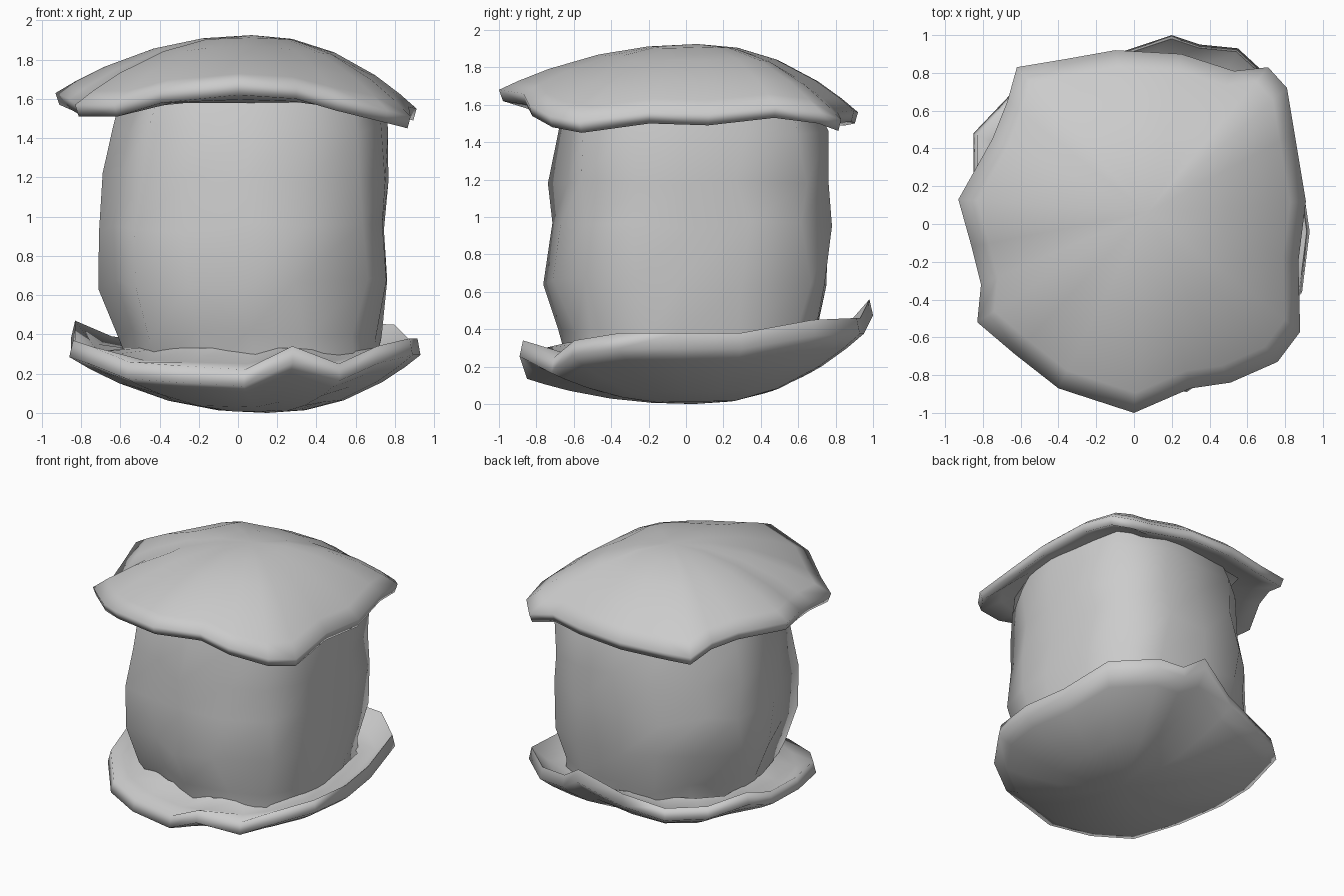
import bpy, bmesh, math, random

random.seed(4)


def loft(name, rings, tip=None, angle=110):
    """Skin a list of equal-length rings; optionally close the first ring to a tip."""
    bm = bmesh.new()
    rows = [[bm.verts.new(p) for p in ring] for ring in rings]
    n = len(rows[0])
    for a, b in zip(rows, rows[1:]):
        for i in range(n):
            j = (i + 1) % n
            bm.faces.new((a[i], a[j], b[j], b[i]))
    if tip:
        t = bm.verts.new(tip)
        for i in range(n):
            bm.faces.new((t, rows[0][(i + 1) % n], rows[0][i]))
    bmesh.ops.recalc_face_normals(bm, faces=bm.faces)
    mesh = bpy.data.meshes.new(name)
    bm.to_mesh(mesh)
    bm.free()
    obj = bpy.data.objects.new(name, mesh)
    bpy.context.collection.objects.link(obj)
    bpy.context.view_layer.objects.active = obj
    obj.select_set(True)
    bpy.ops.object.shade_smooth_by_angle(angle=math.radians(angle))
    obj.select_set(False)
    return obj


def shell(name, rim, tip, power, lip, inner):
    """Dome or bowl: outer skin from tip to ragged rim, then a lip and the inner skin."""
    tx, ty, tz = tip

    def ring(f, height):
        return [(tx + (x - tx) * f, ty + (y - ty) * f, height(z)) for x, y, z in rim]

    rings = [ring(f, lambda z, f=f: tz + (z + lip - tz) * f ** power)
             for f in (0.25, 0.5, 0.75, 0.9, 1.0)]
    rings.append(ring(0.98, lambda z: z))
    for f, mix, zi in inner:
        rings.append(ring(f, lambda z, m=mix, zi=zi: z + (zi - z) * m))
    return loft(name, rings, tip)


# ragged domed cap
cap_rim = [
    (0.91, 0.12, 1.49), (0.85, 0.48, 1.53), (0.81, 0.72, 1.50), (0.71, 0.83, 1.46),
    (0.53, 0.81, 1.50), (0.25, 0.90, 1.51), (-0.10, 0.92, 1.50), (-0.38, 0.87, 1.49),
    (-0.62, 0.83, 1.49), (-0.67, 0.65, 1.55), (-0.75, 0.45, 1.57), (-0.93, 0.13, 1.57),
    (-0.86, -0.12, 1.54), (-0.81, -0.32, 1.51), (-0.83, -0.52, 1.51), (-0.63, -0.69, 1.51),
    (-0.40, -0.87, 1.58), (0.00, -1.00, 1.62), (0.30, -0.87, 1.60), (0.51, -0.84, 1.54),
    (0.76, -0.73, 1.48), (0.88, -0.57, 1.45), (0.87, -0.20, 1.50)]
shell("domed_cap", cap_rim, (0.07, 0.06, 1.925), 2.1, 0.06,
      [(0.85, 0.6, 1.58), (0.7, 1.0, 1.58)])

# upturned base dish
dish_rim = [
    (0.93, -0.04, 0.38), (0.88, 0.30, 0.38), (0.81, 0.69, 0.45), (0.55, 0.93, 0.46),
    (0.35, 0.95, 0.46), (0.20, 1.00, 0.56), (-0.10, 0.90, 0.42), (-0.40, 0.82, 0.36),
    (-0.66, 0.68, 0.39), (-0.85, 0.48, 0.47), (-0.85, 0.20, 0.37), (-0.86, -0.10, 0.37),
    (-0.77, -0.43, 0.34), (-0.57, -0.68, 0.26), (-0.30, -0.81, 0.24), (0.03, -0.85, 0.22),
    (0.28, -0.89, 0.34), (0.52, -0.72, 0.25), (0.72, -0.61, 0.34), (0.89, -0.36, 0.38)]
shell("base_dish", dish_rim, (0.15, 0.04, 0.0), 2.2, -0.085,
      [(0.86, 0.6, 0.27), (0.72, 1.0, 0.33)])

# lumpy fluted trunk: one radius per flute ridge or groove
radii = [0.72, 0.73, 0.84, 0.79, 0.72, 0.76, 0.72, 0.75,
         0.72, 0.69, 0.78, 0.67, 0.74, 0.73, 0.82, 0.74]
levels = [(0.24, 0.90, 0.07), (0.40, 0.93, 0.06), (0.66, 1.04, 0.03), (0.95, 1.02, 0.03),
          (1.20, 1.01, 0.04), (1.45, 0.98, 0.06), (1.64, 0.90, 0.07)]
trunk = []
for z, s, dx in levels:
    row = []
    for i, r in enumerate(radii):
        a = math.tau * i / len(radii) + random.uniform(-0.06, 0.06)
        d = r * s + random.uniform(-0.025, 0.02)
        row.append((dx + d * math.cos(a), 0.02 + d * math.sin(a),
                    z + random.uniform(-0.03, 0.03)))
    trunk.append(row)
loft("lumpy_trunk", trunk)
